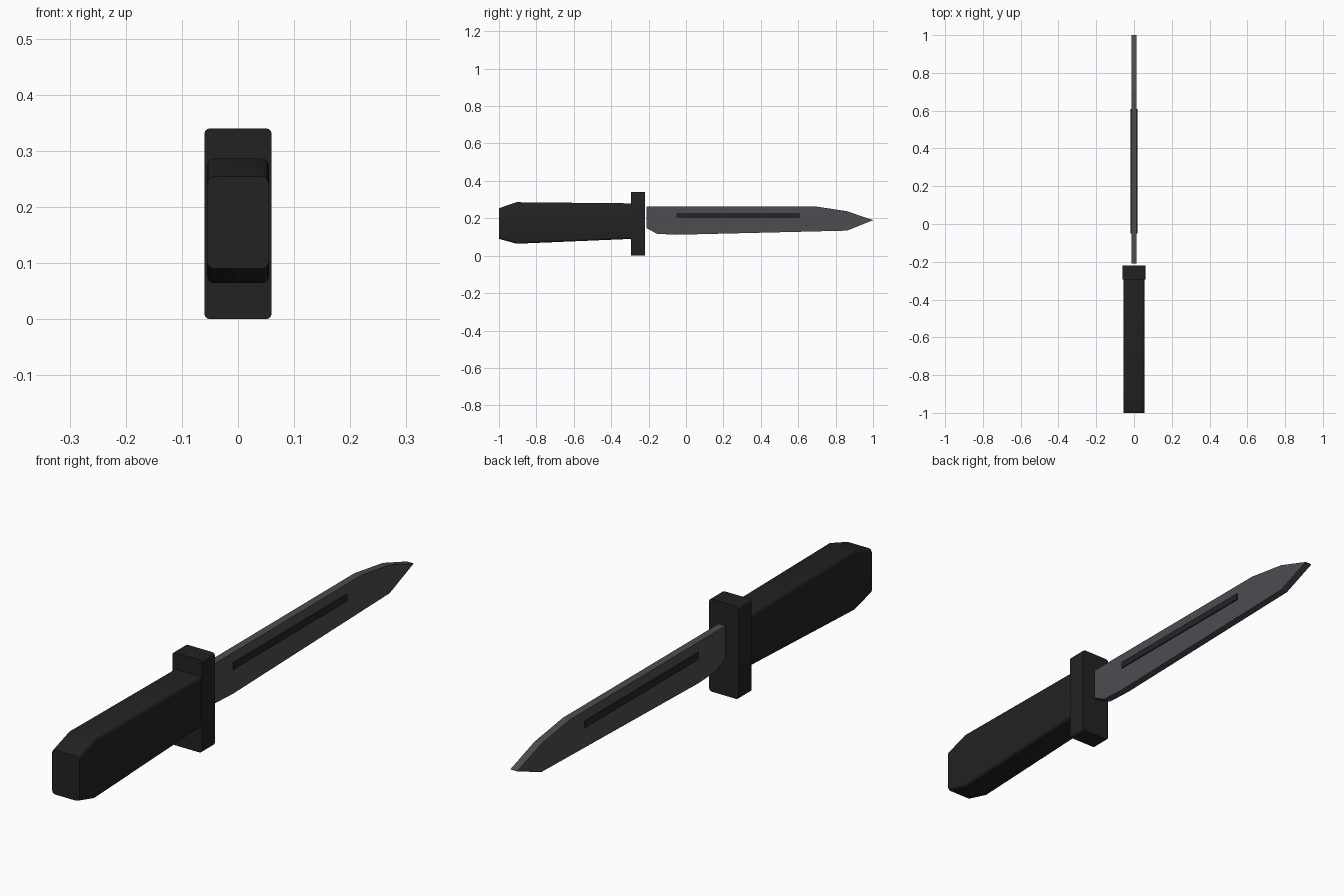
import bpy, bmesh

if "Cube" in bpy.data.objects:
    bpy.data.objects.remove(bpy.data.objects["Cube"])


def material(name, rgb):
    m = bpy.data.materials.new(name)
    m.diffuse_color = (*rgb, 1)
    m.use_nodes = True
    m.node_tree.nodes["Principled BSDF"].inputs["Base Color"].default_value = m.diffuse_color
    return m


BLACK = material("black grip", (0.016, 0.016, 0.016))
STEEL = material("dark steel", (0.075, 0.075, 0.083))
GROOVE = material("groove black", (0.018, 0.018, 0.020))


def slab(name, profile, half_width, mat, round_edges=0.0):
    """Extrude a (y, z) side profile across x, optionally rounding lengthwise edges."""
    bm = bmesh.new()
    face = bm.faces.new([bm.verts.new((-half_width, y, z)) for y, z in profile])
    new = bmesh.ops.extrude_face_region(bm, geom=[face])["geom"]
    moved = [g for g in new if isinstance(g, bmesh.types.BMVert)]
    bmesh.ops.translate(bm, verts=moved, vec=(2 * half_width, 0, 0))
    bmesh.ops.recalc_face_normals(bm, faces=bm.faces)
    if round_edges:
        edges = [e for e in bm.edges if abs(e.verts[0].co.y - e.verts[1].co.y) > 0.01]
        bmesh.ops.bevel(bm, geom=edges, offset=round_edges, segments=3,
                        profile=0.5, affect='EDGES')
    mesh = bpy.data.meshes.new(name)
    bm.to_mesh(mesh)
    bm.free()
    mesh.materials.append(mat)
    ob = bpy.data.objects.new(name, mesh)
    bpy.context.collection.objects.link(ob)
    if round_edges:
        bpy.context.view_layer.objects.active = ob
        ob.select_set(True)
        bpy.ops.object.shade_smooth_by_angle(angle=0.6)
        ob.select_set(False)
    return ob


def box(y0, y1, z0, z1):
    return [(y0, z0), (y1, z0), (y1, z1), (y0, z1)]


# Grip with tapered pommel end
slab("handle", [(-1, 0.09), (-0.905, 0.064), (-0.29, 0.09), (-0.29, 0.28),
                (-0.905, 0.286), (-1, 0.254)], 0.055, BLACK, 0.012)

# Cross guard
slab("guard", box(-0.295, -0.22, 0, 0.34), 0.06, BLACK, 0.01)

# Flat blade with pointed tip
slab("blade", [(-0.21, 0.147), (-0.155, 0.117), (-0.05, 0.112), (0.86, 0.134),
               (1, 0.19), (0.86, 0.238), (0.695, 0.263), (-0.21, 0.263)], 0.014, STEEL)

# Dark groove strip showing on both sides of the blade
slab("blade_groove", box(-0.05, 0.61, 0.202, 0.227), 0.018, GROOVE)
